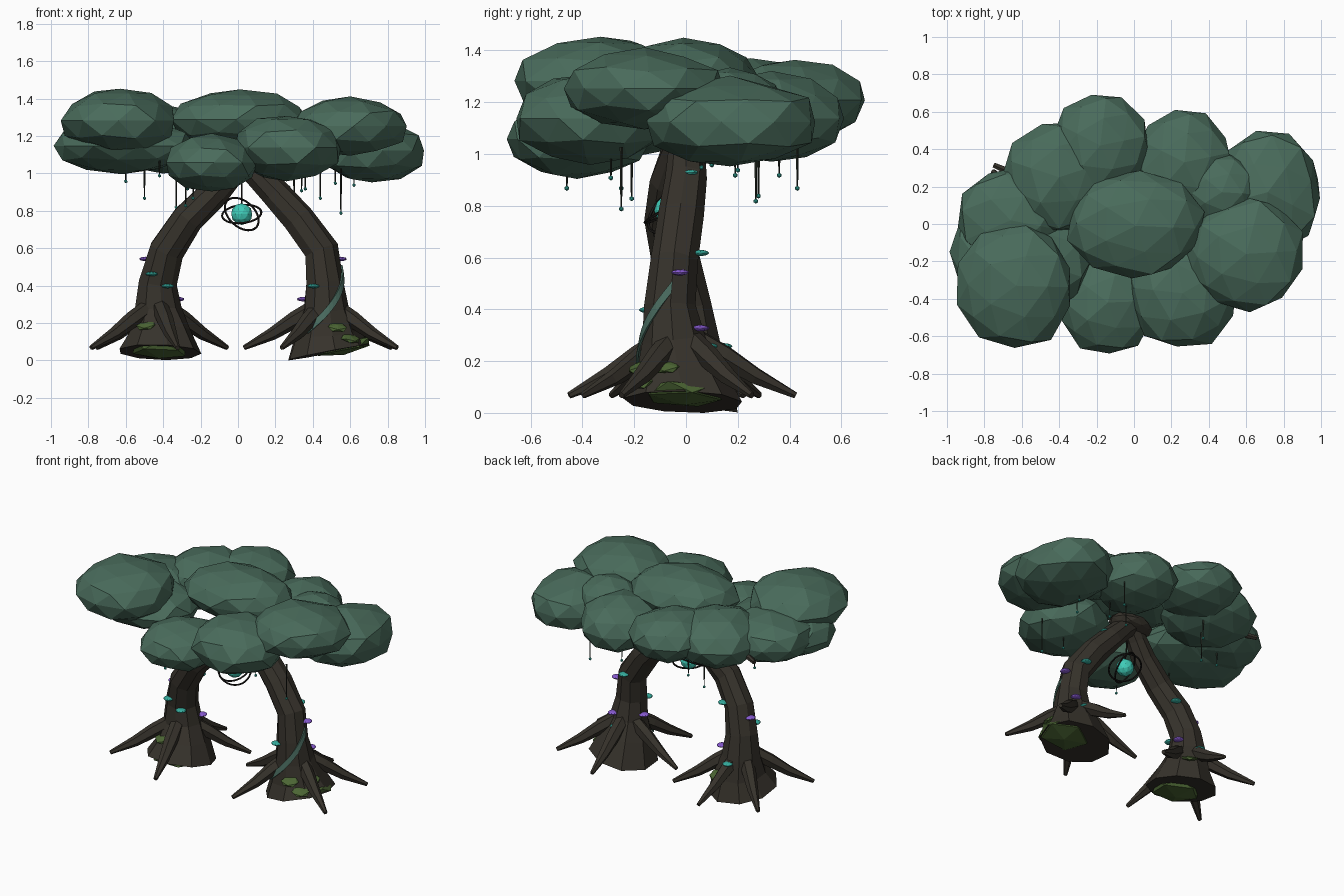
import bpy, bmesh, math, random
from mathutils import Vector, Matrix

if "Cube" in bpy.data.objects:
    bpy.data.objects.remove(bpy.data.objects["Cube"])
random.seed(4)

def mat(name, r, g, b):
    m = bpy.data.materials.new(name)
    lin = [(c / 255 / 12.92) if c < 11 else ((c / 255 + 0.055) / 1.055) ** 2.4 for c in (r, g, b)]
    m.diffuse_color = (*lin, 1)
    m.use_nodes = True
    m.node_tree.nodes["Principled BSDF"].inputs["Base Color"].default_value = m.diffuse_color
    return m

BARK = mat("bark", 54, 50, 43)
LEAF = mat("leaf", 73, 107, 91)
MOSS = mat("moss", 76, 102, 52)
GLOW = mat("glow_teal", 64, 205, 185)
CAP_TEAL = mat("mushroom_teal", 54, 175, 160)
CAP_PURPLE = mat("mushroom_purple", 138, 92, 212)
DARK = mat("dark_ring", 28, 26, 24)
VINE = mat("vine", 40, 46, 38)
RIBBON = mat("ribbon_vine", 73, 107, 95)

def finish(bm, name, m):
    bmesh.ops.recalc_face_normals(bm, faces=bm.faces)
    me = bpy.data.meshes.new(name)
    bm.to_mesh(me)
    bm.free()
    me.materials.append(m)
    ob = bpy.data.objects.new(name, me)
    bpy.context.collection.objects.link(ob)
    return ob

def blob(name, c, r, m, sub=2, jitter=0.0, normal=(0, 0, 1)):
    """Ellipsoid whose local z points along normal."""
    bm = bmesh.new()
    bmesh.ops.create_icosphere(bm, subdivisions=sub, radius=1)
    rot = Matrix.Rotation(random.uniform(0, 6.28), 3, 'Z') if jitter else Matrix.Identity(3)
    q = Vector(normal).to_track_quat('Z', 'Y')
    for v in bm.verts:
        p = rot @ v.co * (1 + random.uniform(-jitter, jitter))
        v.co = q @ Vector((p.x * r[0], p.y * r[1], p.z * r[2])) + Vector(c)
    return finish(bm, name, m)

def tube(name, pts, radii, sides, m, start=None, closed=False, wobble=0.0):
    bm = bmesh.new()
    pts = [Vector(p) for p in pts]
    n = len(pts)
    rings = []
    for i, p in enumerate(pts):
        if closed:
            t = pts[(i + 1) % n] - pts[i - 1]
        else:
            t = pts[min(i + 1, n - 1)] - pts[max(i - 1, 0)]
        if i == 0 and start:
            t = Vector(start)
        t.normalize()
        ref = Vector((0, 1, 0)) if abs(t.y) < 0.9 else Vector((0, 0, 1))
        u = ref.cross(t).normalized()
        w = t.cross(u)
        rings.append([bm.verts.new(p + (u * math.cos(a) + w * math.sin(a)) * radii[i] *
                      (1 + random.uniform(-wobble, wobble)))
                      for a in [2 * math.pi * k / sides for k in range(sides)]])
    for i in range(n if closed else n - 1):
        a, b = rings[i], rings[(i + 1) % n]
        for k in range(sides):
            bm.faces.new((a[k], a[(k + 1) % sides], b[(k + 1) % sides], b[k]))
    if not closed:
        bm.faces.new(rings[0])
        bm.faces.new(rings[-1])
    return finish(bm, name, m)

# trunk paths and radii, one per side
RAD = [0.23, 0.17, 0.125, 0.102, 0.094, 0.088, 0.08, 0.072, 0.065]
PATHS = {
    "left": [(-.42, -.02, .055), (-.42, 0, .17), (-.43, .01, .29), (-.43, 0, .43), (-.385, -.04, .6),
             (-.27, -.075, .77), (-.13, -.06, .91), (-.04, -.03, 1.01), (.04, 0, 1.08)],
    "right": [(.48, -.01, .055), (.475, -.03, .17), (.47, -.05, .29), (.465, -.06, .43), (.445, -.045, .6),
              (.325, -.02, .77), (.195, 0, .91), (.1, 0, 1.01), (.02, 0, 1.08)]}
START = {"left": (.03, .18, 1), "right": (-.19, .03, 1)}
MOSS_AT = {"left": (-.42, -.085, .07), "right": (.56, -.01, .085)}
ROOTS = {"left": [33, 85, 137, 217, 284], "right": [38, 95, 170, 238, 329]}

def on_trunk(side, ang, z, lift=0.0):
    """Point on the bark at an angle (degrees, 0 = +x) and height, plus outward direction."""
    P = PATHS[side]
    for i in range(len(P) - 1):
        if P[i][2] <= z <= P[i + 1][2]:
            f = (z - P[i][2]) / (P[i + 1][2] - P[i][2])
            c = Vector(P[i]).lerp(Vector(P[i + 1]), f)
            r = RAD[i] * (1 - f) + RAD[i + 1] * f
            d = Vector((math.cos(math.radians(ang)), math.sin(math.radians(ang)), 0))
            return c + d * (r + lift), d

for side, P in PATHS.items():
    tube(side + "_trunk", P, RAD, 9, BARK, START[side], wobble=0.05)
    # moss under the tilted foot
    nrm = Vector(START[side]).normalized()
    blob(side + "_foot_moss", MOSS_AT[side], (.165, .165, .045), MOSS, 1, 0.06, nrm)
    # roots spreading around the foot
    for k, a in enumerate(ROOTS[side]):
        d = Vector((math.cos(math.radians(a)), math.sin(math.radians(a)), 0))
        c = Vector((P[2][0], -.02, 0))
        tube(f"{side}_root_{k}", [c + d * .06 + Vector((0, 0, .295)), c + d * .17 + Vector((0, 0, .23)),
             c + d * .29 + Vector((0, 0, .155)), c + d * .445 + Vector((0, 0, .08))],
             [.045, .045, .034, .013], 6, BARK)
    # moss patches on the flared base
    spots = ((245, .2), (60, .17)) if side == "left" else ((290, .19), (310, .13), (345, .19))
    for a, z in spots:
        p, d = on_trunk(side, a, z)
        blob(f"{side}_moss_{a}", p, (.06, .045, .016), MOSS, 1, 0.1, d * .6 + Vector((0, 0, 1)))

# shelf mushrooms
SHELVES = [("left", 300, .41, 0), ("left", 25, .34, 1), ("left", 165, .555, 1), ("left", 245, .475, 0),
           ("left", 60, .63, 0), ("left", 88, .27, 0),
           ("right", 235, .41, 0), ("right", 170, .34, 1), ("right", 15, .555, 1), ("right", 62, .34, 1),
           ("right", 80, .63, 0), ("right", 85, .27, 0), ("right", 10, .94, 0)]
for i, (s, a, z, c) in enumerate(SHELVES):
    p, d = on_trunk(s, a, z, 0.005)
    blob(f"shelf_mushroom_{i}", p, (.034, .034, .012), CAP_PURPLE if c else CAP_TEAL, 2)

# flat vine wrapped around the right trunk
bm = bmesh.new()
rows = []
for i in range(13):
    f = i / 12
    a, z = 235 + f * 125, .18 + f * .32
    rows.append([bm.verts.new(on_trunk("right", a, z + h, l)[0]) for h, l in
                 ((-.024, .007), (.024, .007), (.024, -.002), (-.024, -.002))])
for a, b in zip(rows, rows[1:]):
    for k in range(4):
        bm.faces.new((a[k], a[(k + 1) % 4], b[(k + 1) % 4], b[k]))
finish(bm, "ribbon_vine", RIBBON)

# crown knot and the tip of a side branch
blob("crown_knot", (.03, 0, 1.07), (.16, .11, .06), BARK, 2, 0.05)
tube("side_branch", [(-.45, .2, 1.17), (-.6, .25, 1.15), (-.75, .315, 1.13)], [.03, .025, .015], 6, BARK)

# canopy clumps: centre, radii
CLUMPS = [((-.63, -.33, 1.295), (.31, .33, .17)), ((-.66, .02, 1.19), (.29, .28, .15)),
          ((-.62, -.17, 1.16), (.38, .31, .145)), ((-.14, -.42, 1.07), (.25, .28, .15)),
          ((.26, -.37, 1.15), (.29, .29, .175)), ((.6, -.16, 1.265), (.31, .31, .15)),
          ((.715, .17, 1.135), (.285, .34, .17)), ((.27, .33, 1.15), (.26, .28, .17)),
          ((-.18, .42, 1.22), (.25, .27, .155)), ((-.4, .25, 1.2), (.3, .3, .175)),
          ((.01, -.01, 1.3), (.36, .28, .155)), ((.47, .17, 1.2), (.2, .2, .14))]
for i, (c, r) in enumerate(CLUMPS):
    blob(f"canopy_clump_{i}", c, [x * 1.02 for x in r], LEAF, 2, 0.06)

# hanging vines with glowing drops
HANG = [(-.5, -.25, .88), (-.42, -.37, 1.0), (-.28, -.21, .84), (-.24, -.46, .88), (-.33, .27, .83),
        (-.27, .36, .93), (.34, -.29, .92), (.36, .19, .93), (.44, .43, .88), (.52, .06, .96),
        (.55, -.25, .80), (.3, .28, .85), (-.6, .1, .97), (.62, .2, .95)]
for i, (x, y, z) in enumerate(HANG):
    top = min(1.12, z + .24)
    tube(f"hanging_vine_{i}", [(x, y, top), (x, y, (z + top) / 2), (x, y, z)], [.006, .005, .003], 4, VINE)
    blob(f"glow_drop_{i}", (x, y, z), (.01, .01, .01), CAP_TEAL, 1)

# hanging orb with its rings
O = Vector((.02, -.065, .795))
blob("glow_orb", O, (.058, .058, .058), GLOW, 2)
tube("orb_cord", [O + Vector((0, 0, .05)), (.02, -.03, 1.05)], [.005, .005], 5, DARK)
for i, (ax, ay) in enumerate(((27, -6), (40, 42))):
    R = Matrix.Rotation(math.radians(ay), 3, 'Y') @ Matrix.Rotation(math.radians(ax), 3, 'X')
    tube(f"orb_ring_{i}", [O + R @ Vector((math.cos(t) * .105, math.sin(t) * .105, 0))
         for t in [2 * math.pi * k / 28 for k in range(28)]], [.006] * 28, 5, DARK, closed=True)

# rest the model on the ground
low = min(v.co.z for o in bpy.data.objects for v in o.data.vertices)
for o in bpy.data.objects:
    o.data.transform(Matrix.Translation((0, 0, -low)))
